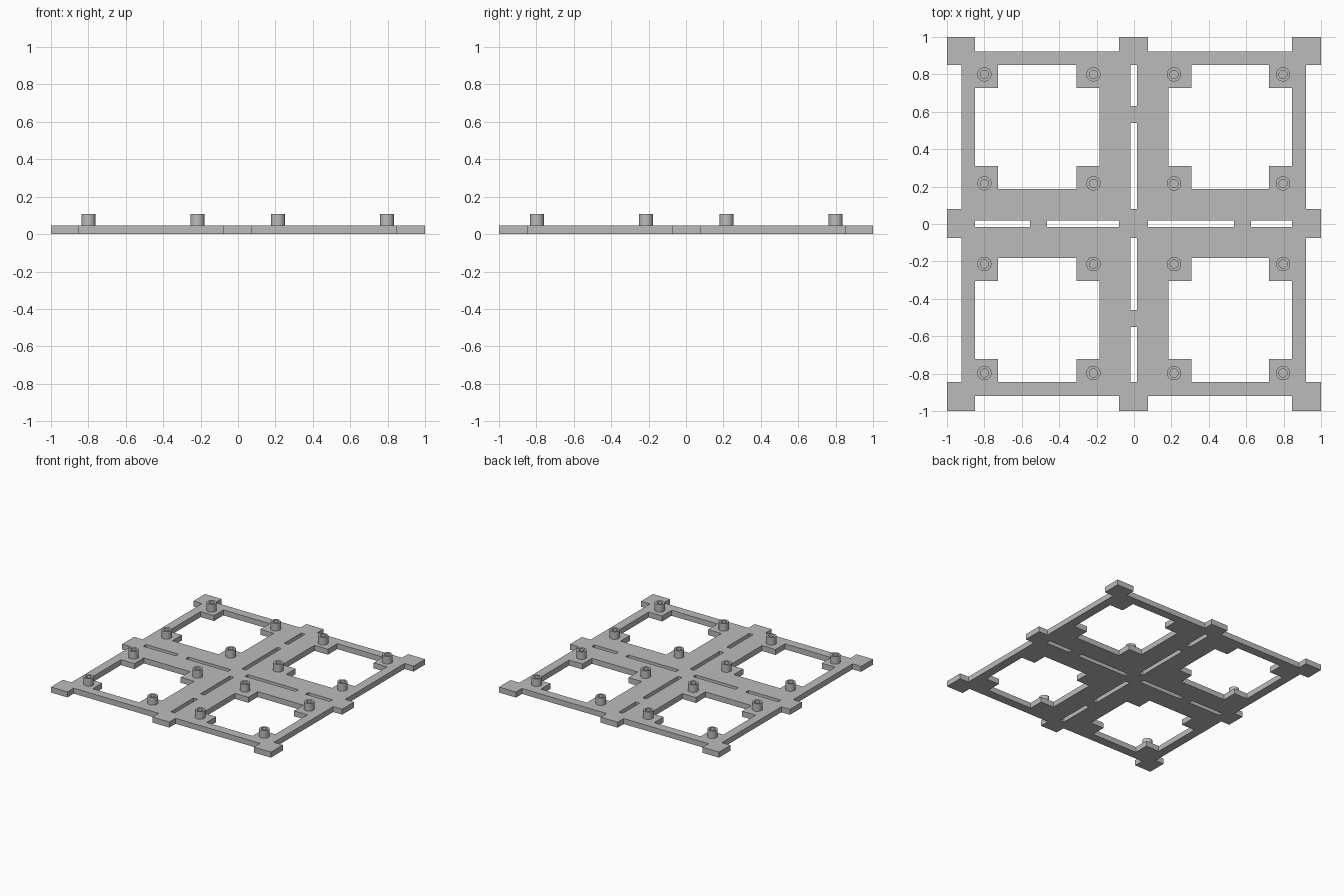
import bpy, bmesh, math

cube = bpy.data.objects.get("Cube")
if cube:
    bpy.data.objects.remove(cube)

grey = bpy.data.materials.new("light grey")
grey.use_nodes = True
COLOUR = (0.5, 0.5, 0.5, 1)
grey.diffuse_color = COLOUR
grey.node_tree.nodes["Principled BSDF"].inputs["Base Color"].default_value = COLOUR

THICK, BOSS_TOP = 0.045, 0.107


def finish(name, bm):
    mesh = bpy.data.meshes.new(name)
    bmesh.ops.recalc_face_normals(bm, faces=bm.faces)
    bm.to_mesh(mesh)
    bm.free()
    mesh.materials.append(grey)
    ob = bpy.data.objects.new(name, mesh)
    bpy.context.collection.objects.link(ob)
    return ob


# Outline and cutout rectangles: (x0, x1, y0, y1)
x_spans = [(-0.85, -0.185), (0.185, 0.845)]
y_spans = [(-0.845, -0.183), (0.188, 0.85)]
tabs = [(-1, -0.85), (-0.079, 0.076), (0.845, 1)]
PAD = 0.122

windows = [(*xs, *ys) for xs in x_spans for ys in y_spans]
pads = []
for x0, x1, y0, y1 in windows:
    for xs in ((x0, x0 + PAD), (x1 - PAD, x1)):
        for ys in ((y0, y0 + PAD), (y1 - PAD, y1)):
            pads.append((*xs, *ys))
slots = [(-0.02, 0.016, *s) for s in
         ((-0.845, -0.55), (-0.46, -0.076), (0.079, 0.54), (0.63, 0.85))]
slots += [(*s, -0.016, 0.02) for s in
          ((-0.85, -0.555), (-0.465, -0.079), (0.076, 0.535), (0.625, 0.845))]
frame = (-0.922, 0.919, -0.919, 0.922)
edge_tabs = [(*a, -b[1], -b[0]) for a in tabs for b in tabs]


def inside(rects, x, y):
    return any(r[0] < x < r[1] and r[2] < y < r[3] for r in rects)


def is_solid(x, y):
    if inside(edge_tabs + pads, x, y):
        return True
    return inside([frame], x, y) and not inside(windows + slots, x, y)


# Base plate: fill the solid cells, merge them, then thicken
rects = windows + pads + slots + edge_tabs + [frame]
xs = sorted({round(v, 4) for r in rects for v in r[:2]})
ys = sorted({round(v, 4) for r in rects for v in r[2:]})
bm = bmesh.new()
for x0, x1 in zip(xs, xs[1:]):
    for y0, y1 in zip(ys, ys[1:]):
        if is_solid((x0 + x1) / 2, (y0 + y1) / 2):
            bm.faces.new([bm.verts.new((x, y, 0)) for x, y in
                          ((x0, y0), (x1, y0), (x1, y1), (x0, y1))])
bmesh.ops.remove_doubles(bm, verts=bm.verts, dist=0.0002)
top = bmesh.ops.extrude_face_region(bm, geom=list(bm.faces), use_keep_orig=True)
lifted = [g for g in top["geom"] if isinstance(g, bmesh.types.BMVert)]
bmesh.ops.translate(bm, verts=lifted, vec=(0, 0, THICK))
finish("base_plate", bm)

# Hollow mounting bosses, one on each pad
bm = bmesh.new()
profile = [(0.038, THICK - 0.004), (0.038, BOSS_TOP),
           (0.022, BOSS_TOP), (0.022, THICK - 0.004)]
ring = [bm.verts.new((r, 0, z)) for r, z in profile]
edges = [bm.edges.new(pair) for pair in zip(ring, ring[1:])]
bmesh.ops.spin(bm, geom=ring + edges, cent=(0, 0, 0), axis=(0, 0, 1),
               angle=math.tau, steps=32, use_merge=True)
bmesh.ops.remove_doubles(bm, verts=bm.verts, dist=0.0002)
boss = finish("mounting_boss", bm)
bpy.context.view_layer.objects.active = boss
boss.select_set(True)
bpy.ops.object.shade_smooth_by_angle()

first = True
for x in (-0.8, -0.217, 0.214, 0.797):
    for y in (-0.797, -0.214, 0.217, 0.8):
        ob = boss if first else boss.copy()
        if not first:
            bpy.context.collection.objects.link(ob)
        ob.location = (x, y, 0)
        first = False
